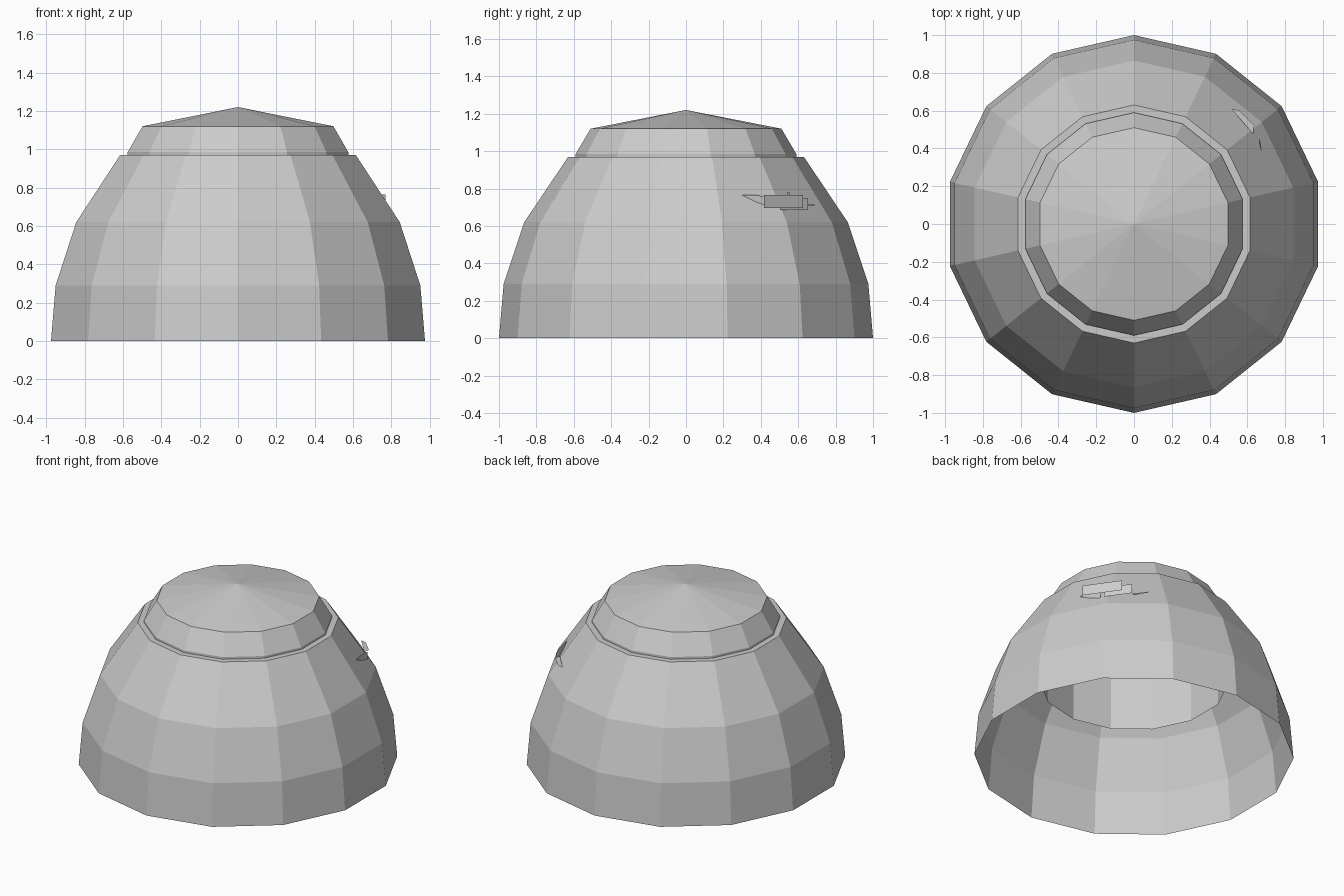
import bpy
import bmesh
import math
from mathutils import Vector

if "Cube" in bpy.data.objects:
    bpy.data.objects.remove(bpy.data.objects["Cube"], do_unlink=True)

SIDES = 14

grey = bpy.data.materials.new("plain grey")
grey.use_nodes = True
grey.diffuse_color = (0.6, 0.6, 0.6, 1)
grey.node_tree.nodes["Principled BSDF"].inputs["Base Color"].default_value = (0.6, 0.6, 0.6, 1)


def finish(name, bm):
    mesh = bpy.data.meshes.new(name)
    bm.to_mesh(mesh)
    bm.free()
    mesh.materials.append(grey)
    obj = bpy.data.objects.new(name, mesh)
    bpy.context.scene.collection.objects.link(obj)
    return obj


def lathe(name, profile):
    """Flat-sided shell turned around z; a radius of 0 closes to a point."""
    bm = bmesh.new()
    rings = []
    for r, z in profile:
        count = SIDES if r else 1
        rings.append([bm.verts.new((r * math.sin(math.tau * i / SIDES),
                                    r * math.cos(math.tau * i / SIDES), z))
                      for i in range(count)])
    for low, high in zip(rings, rings[1:]):
        for i in range(SIDES):
            j = (i + 1) % SIDES
            if len(high) == 1:
                bm.faces.new((low[j], low[i], high[0]))
            else:
                bm.faces.new((low[j], low[i], high[i], high[j]))
    return finish(name, bm)


# Hollow faceted dome with a narrow flat shelf on top
lathe("dome_shell", [(1.0, 0), (0.975, 0.29), (0.865, 0.62), (0.63, 0.97), (0.59, 0.97)])

# Cap whose open collar hangs down inside the dome
lathe("cap", [(0.59, 0.53), (0.59, 0.985), (0.51, 1.12), (0, 1.22)])

# Small fitting on the side, laid out by outward distance, sideways distance and height
ANGLE = math.radians(35)
OUT = Vector((math.cos(ANGLE), math.sin(ANGLE), 0))
SIDE = Vector((-math.sin(ANGLE), math.cos(ANGLE), 0))


def sheet(name, points):
    bm = bmesh.new()
    bm.faces.new([bm.verts.new(OUT * u + SIDE * t + Vector((0, 0, z))) for u, t, z in points])
    return finish(name, bm)


def panel(name, u, t0, t1, z0, z1):
    return sheet(name, [(u, t0, z0), (u, t1, z0), (u, t1, z1), (u, t0, z1)])


panel("fitting_outer_panel", 0.87, -0.1, 0.155, 0.695, 0.765)
panel("fitting_inner_panel", 0.835, 0.03, 0.21, 0.685, 0.75)
panel("fitting_rod", 0.77, 0.2, 0.3, 0.71, 0.718)
panel("fitting_spike", 0.82, 0.085, 0.1, 0.75, 0.78)
sheet("fitting_nose", [(0.742, -0.153, 0.765), (0.79, -0.03, 0.7), (0.81, 0.0, 0.7),
                       (0.81, 0.0, 0.75), (0.77, -0.08, 0.765)])
sheet("fitting_wing", [(0.772, 0.204, 0.735), (0.8, 0.175, 0.735),
                       (0.82, 0.06, 0.735), (0.79, 0.03, 0.735)])
